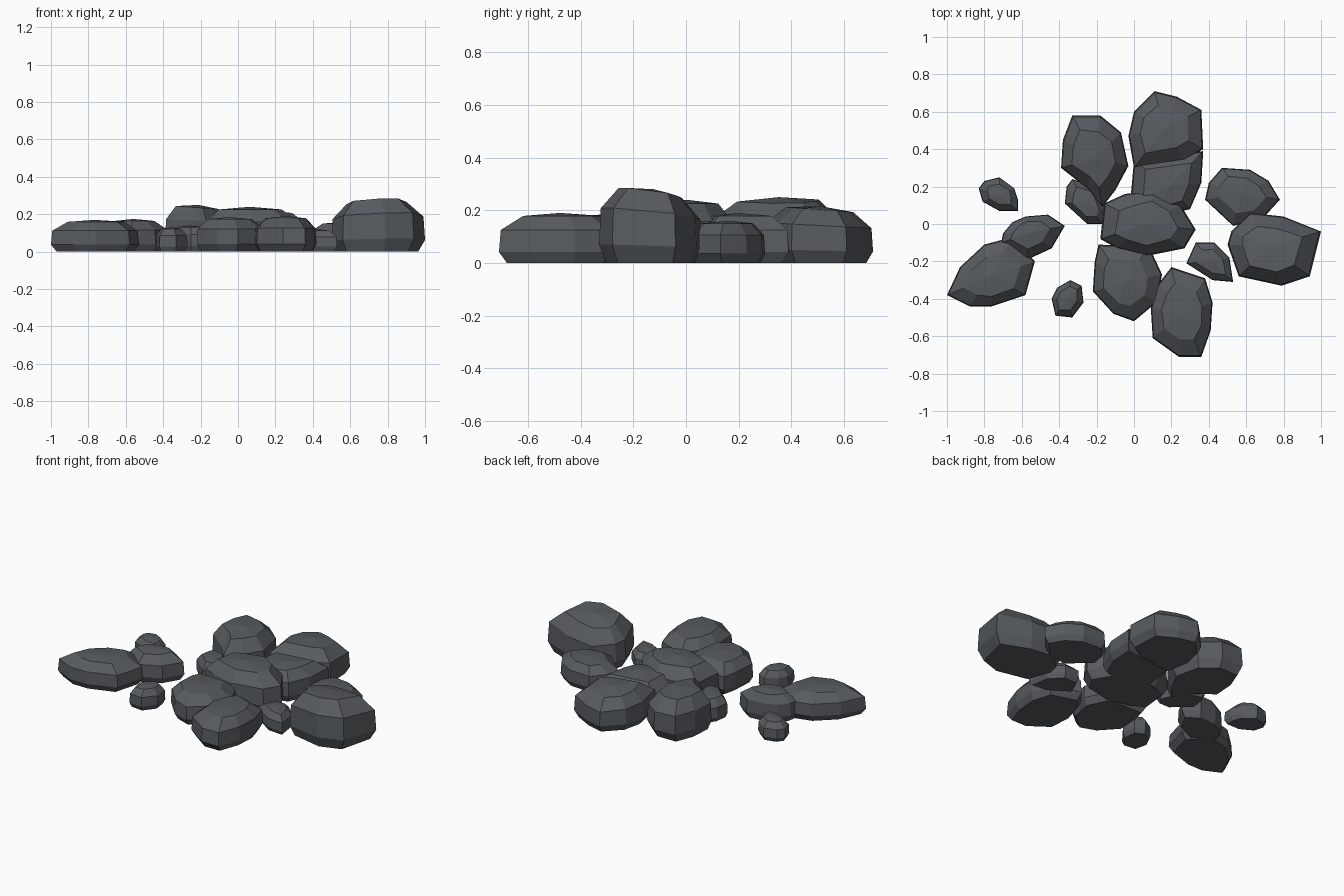
import bpy, bmesh, random
from mathutils import Vector

if "Cube" in bpy.data.objects:
    bpy.data.objects.remove(bpy.data.objects["Cube"])

random.seed(4)
stone = bpy.data.materials.new("slate_grey")
stone.diffuse_color = (0.095, 0.105, 0.115, 1)
stone.use_nodes = True
stone.node_tree.nodes["Principled BSDF"].inputs["Base Color"].default_value = stone.diffuse_color

# Rock cross-section: (fraction of height, scale of outline)
RINGS = [(0.0, 0.87), (0.22, 1.0), (0.66, 0.97), (0.94, 0.64)]


def rock(name, height, outline, tilt=(0, 0)):
    """Flat-faced boulder: stacked rings of one outline, tilted crown."""
    pts = [Vector(p) for p in outline]
    mid = sum(pts, Vector((0, 0))) / len(pts)
    bm = bmesh.new()
    rows = []
    for level, (f, s) in enumerate(RINGS):
        row = []
        for p in pts:
            d = (p - mid) * s
            if level == 3:
                d *= random.uniform(0.93, 1.07)
            z = height * f + f * d.dot(Vector(tilt))
            row.append(bm.verts.new((mid.x + d.x, mid.y + d.y, z)))
        rows.append(row)
    n = len(pts)
    for a, b in zip(rows, rows[1:]):
        for i in range(n):
            j = (i + 1) % n
            bm.faces.new((a[i], a[j], b[j], b[i]))
    bm.faces.new(rows[0])
    apex = bm.verts.new((mid.x, mid.y, height))
    for i in range(n):
        bm.faces.new((rows[-1][i], rows[-1][(i + 1) % n], apex))
    bmesh.ops.recalc_face_normals(bm, faces=bm.faces)
    me = bpy.data.meshes.new(name)
    bm.to_mesh(me)
    bm.free()
    me.materials.append(stone)
    bpy.context.collection.objects.link(bpy.data.objects.new(name, me))


# Back group
rock("back_right_rock", 0.215, [(.11, .71), (.23, .68), (.36, .61), (.37, .40), (.27, .34),
     (0, .30), (-.03, .47), (0, .60)], (0, -.08))
rock("back_left_rock", 0.25, [(-.33, .58), (-.18, .58), (-.07, .49), (-.03, .31), (-.10, .18),
     (-.17, .09), (-.25, .19), (-.39, .30), (-.38, .45)], (-.08, 0))
rock("inner_back_rock", 0.19, [(0, .34), (.37, .39), (.36, .22), (.30, .08), (.1, .03), (-.02, .12)])
rock("back_pebble", 0.14, [(-.33, .24), (-.2, .2), (-.14, .05), (-.17, 0), (-.25, 0), (-.37, .11), (-.36, .2)])

# Centre and right
rock("centre_rock", 0.24, [(-.16, .11), (-.05, .16), (.11, .18), (.25, .10), (.33, -.03),
     (.27, -.13), (.07, -.17), (-.09, -.13), (-.18, -.08)])
rock("right_back_rock", 0.16, [(.47, .30), (.62, .29), (.72, .23), (.78, .13), (.68, .02),
     (.53, -.01), (.38, .13), (.40, .22)])
rock("right_tall_rock", 0.28, [(.62, .06), (.80, .04), (1, -.04), (.94, -.28), (.79, -.33),
     (.56, -.28), (.50, -.11), (.52, -.04)], (.06, -.15))
rock("right_pebble", 0.12, [(.33, -.10), (.43, -.10), (.51, -.18), (.53, -.31), (.42, -.30), (.28, -.21)])

# Front group
rock("front_right_rock", 0.19, [(.20, -.23), (.38, -.29), (.42, -.42), (.41, -.57), (.36, -.71),
     (.24, -.71), (.10, -.61), (.09, -.45), (.13, -.32)])
rock("front_centre_rock", 0.185, [(-.19, -.11), (.08, -.12), (.15, -.27), (.12, -.42), (0, -.52),
     (-.11, -.48), (-.22, -.36), (-.21, -.2)])
rock("front_pebble", 0.13, [(-.34, -.30), (-.28, -.33), (-.27, -.42), (-.33, -.50), (-.42, -.49),
     (-.44, -.40), (-.41, -.34)])

# Left group
rock("left_long_rock", 0.17, [(-.53, -.2), (-.58, -.38), (-.76, -.44), (-.88, -.44), (-1, -.38),
     (-.93, -.23), (-.80, -.11), (-.65, -.07)])
rock("left_inner_rock", 0.175, [(-.58, .04), (-.46, .05), (-.37, -.01), (-.44, -.13), (-.57, -.19),
     (-.71, -.10), (-.70, -.05), (-.65, .01)])
rock("left_pebble", 0.12, [(-.72, .25), (-.64, .19), (-.62, .13), (-.62, .07), (-.72, .07),
     (-.81, .12), (-.83, .19), (-.80, .23)])
